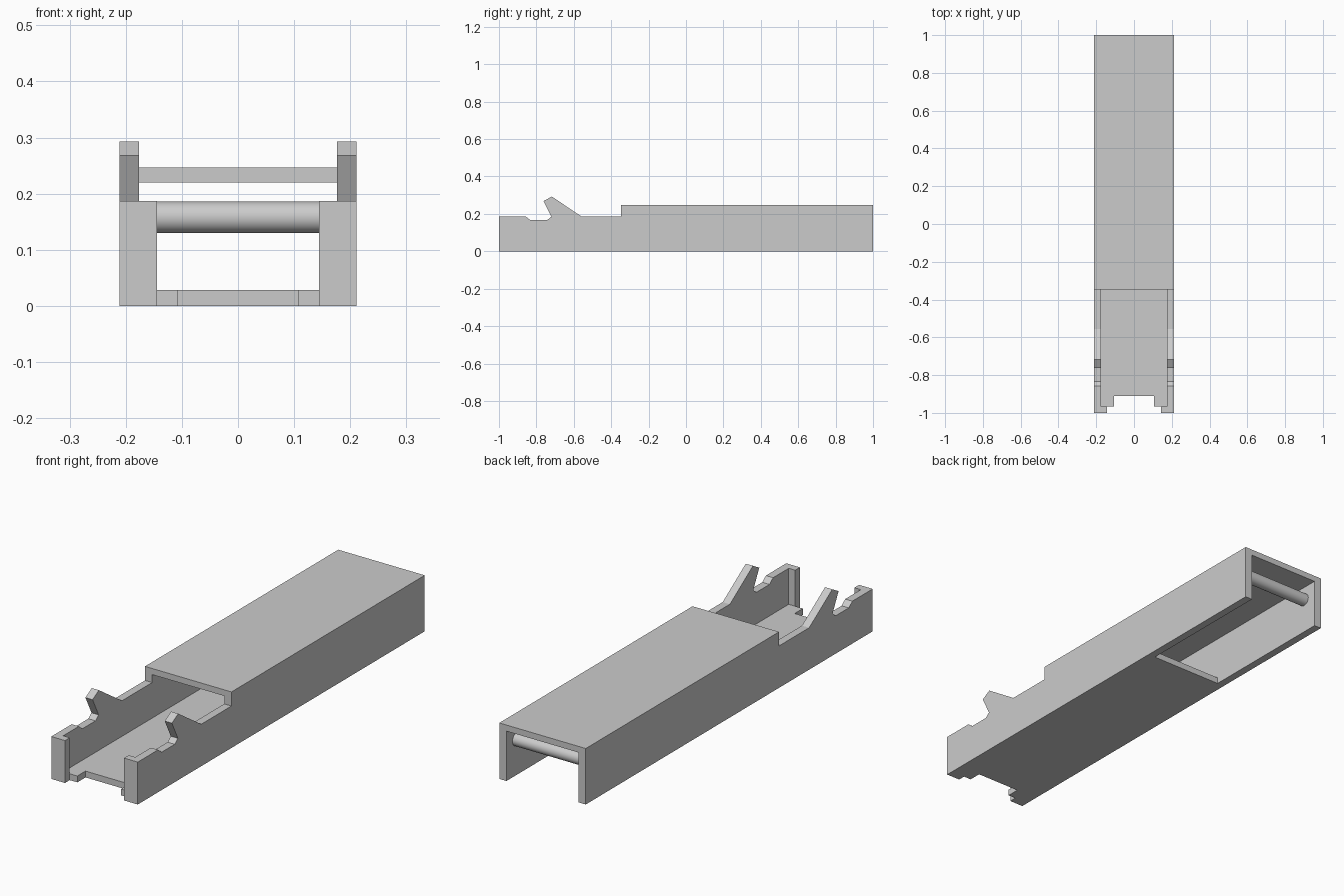
import bpy, bmesh, math

if "Cube" in bpy.data.objects:
    bpy.data.objects.remove(bpy.data.objects["Cube"])

grey = bpy.data.materials.new("plain grey")
grey.diffuse_color = (0.6, 0.6, 0.6, 1)
grey.use_nodes = True
grey.node_tree.nodes["Principled BSDF"].inputs["Base Color"].default_value = grey.diffuse_color


def extrude_profile(name, points, half_width):
    """Solid from a (y, z) outline, extruded across x."""
    bm = bmesh.new()
    face = bm.faces.new([bm.verts.new((-half_width, y, z)) for y, z in points])
    out = bmesh.ops.extrude_face_region(bm, geom=[face])
    verts = [g for g in out["geom"] if isinstance(g, bmesh.types.BMVert)]
    bmesh.ops.translate(bm, verts=verts, vec=(2 * half_width, 0, 0))
    bmesh.ops.recalc_face_normals(bm, faces=bm.faces[:])
    mesh = bpy.data.meshes.new(name)
    bm.to_mesh(mesh)
    bm.free()
    obj = bpy.data.objects.new(name, mesh)
    bpy.context.collection.objects.link(obj)
    mesh.materials.append(grey)
    return obj


def rect(y0, y1, z0, z1):
    return [(y0, z0), (y1, z0), (y1, z1), (y0, z1)]


# Channel body: side outline with the hooks and stepped front
body = extrude_profile("channel_body", [
    (-1, 0), (1, 0), (1, 0.247), (-0.347, 0.247), (-0.347, 0.185),
    (-0.557, 0.185), (-0.718, 0.293), (-0.762, 0.268), (-0.72, 0.185),
    (-0.742, 0.167), (-0.833, 0.167), (-0.858, 0.187), (-1, 0.187)], 0.211)

cutters = [
    # Hollow: open above the front floor, open below at the back
    extrude_profile("hollow_cutter", [
        (-0.967, 0.028), (-0.967, 0.5), (-0.347, 0.5), (-0.347, 0.22),
        (1.1, 0.22), (1.1, -0.1), (0.35, -0.1), (0.35, 0.028)], 0.176),
    # Gap between the front lips
    extrude_profile("front_gap_cutter", rect(-1.1, -0.967, -0.1, 0.5), 0.144),
    # Notch in the front edge of the floor
    extrude_profile("floor_notch_cutter", rect(-1.2, -0.91, -0.2, 0.6), 0.107),
]
bpy.context.view_layer.objects.active = body
for cutter in cutters:
    cutter.hide_render = True
    mod = body.modifiers.new(cutter.name, 'BOOLEAN')
    mod.operation = 'DIFFERENCE'
    mod.solver = 'EXACT'
    mod.object = cutter
    bpy.ops.object.modifier_apply(modifier=mod.name)
    bpy.data.objects.remove(cutter)

# Cross pin between the walls at the back
bpy.ops.mesh.primitive_cylinder_add(vertices=48, radius=0.028, depth=0.352,
                                    location=(0, 0.93, 0.158),
                                    rotation=(0, math.pi / 2, 0))
pin = bpy.context.object
pin.name = "cross_pin"
pin.data.materials.append(grey)
bpy.ops.object.shade_smooth_by_angle(angle=math.radians(35))
